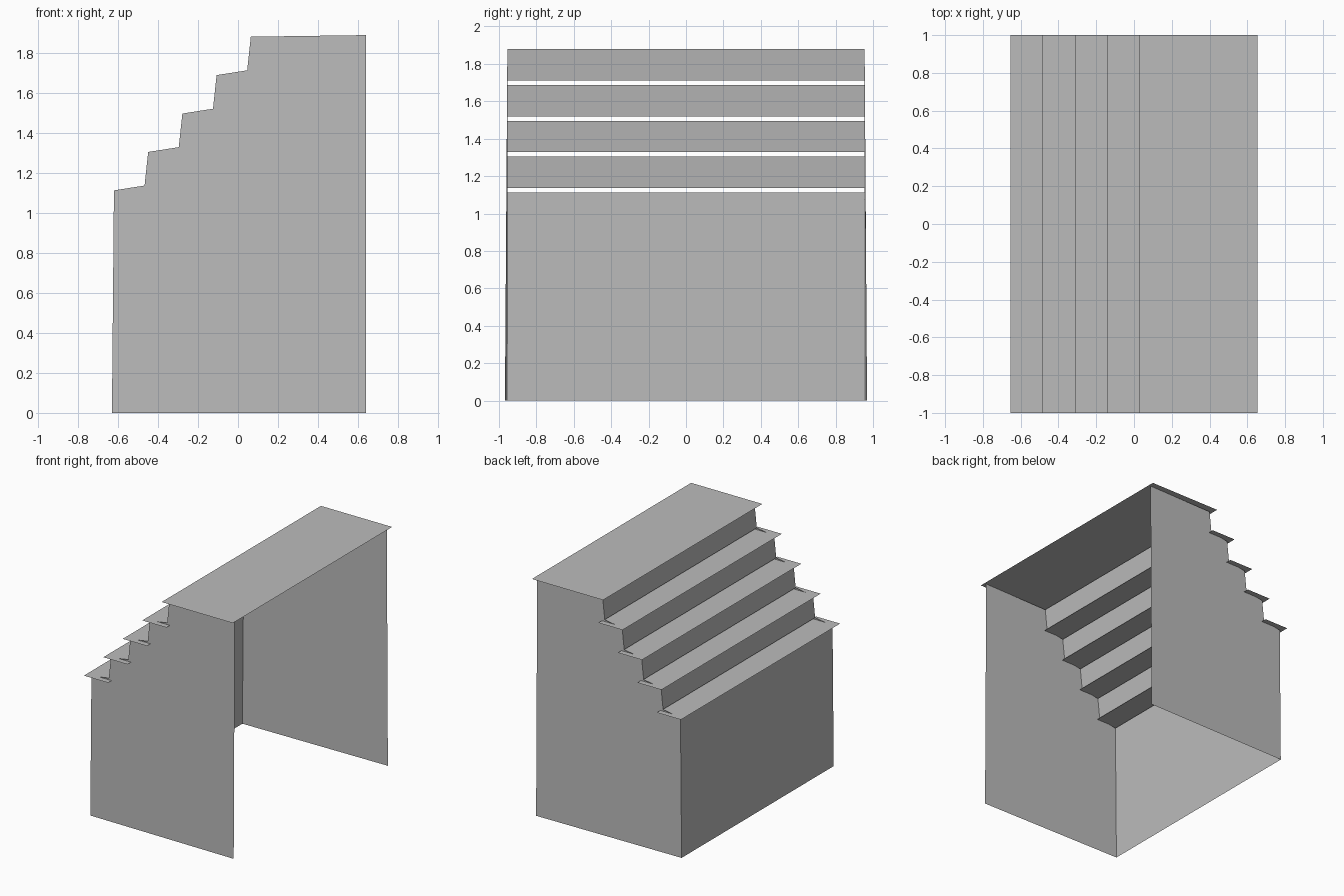
import bpy

cube = bpy.data.objects.get("Cube")
if cube:
    bpy.data.objects.remove(cube, do_unlink=True)

# One plain grey for every panel
grey = bpy.data.materials.new("plain_grey")
grey.use_nodes = True
colour = (0.5, 0.5, 0.5, 1)
grey.diffuse_color = colour
grey.node_tree.nodes["Principled BSDF"].inputs["Base Color"].default_value = colour

STEPS = 5
RUN, RISE = 0.171, 0.192      # spacing from one step to the next
FRONT, BACK = -0.63, 0.64     # depth range of the walls
HALF = 0.955                  # half width between the walls
FLARE = 0.013                 # outward lean of each wall's rear foot


def panel(name, points):
    """Make a thin sheet with one flat face."""
    mesh = bpy.data.meshes.new(name)
    mesh.from_pydata(points, [], [range(len(points))])
    mesh.materials.append(grey)
    obj = bpy.data.objects.new(name, mesh)
    bpy.context.collection.objects.link(obj)
    return obj


def upright(name, low, high):
    """Sheet across the full width between two (x, z) points."""
    (x0, z0), (x1, z1) = low, high
    return panel(name, [(x0, HALF, z0), (x0, -HALF, z0),
                        (x1, -HALF, z1), (x1, HALF, z1)])


# Stepped profile: foot and top of each riser
risers = [((FRONT, 0), (-0.62, 1.112))]
for i in range(1, STEPS):
    x, z = -0.62 + RUN * i, 1.112 + RISE * i
    risers.append(((x - 0.018, z - 0.168), (x, z)))

# Front panel and risers
for i, (low, high) in enumerate(risers):
    upright("front_panel" if i == 0 else f"riser_{i}", low, high)

# Side walls, following the stepped profile
outline = [p for pair in risers for p in pair] + [(BACK, 1.888), (BACK, 0)]
for name, side in (("right_wall", -1), ("left_wall", 1)):
    points = [(x, side * HALF, z) for x, z in outline]
    points[-1] = (BACK, side * (HALF + FLARE), 0)
    panel(name, points if side > 0 else points[::-1])

# Overhanging treads, ending in the wide top platform
for i in range(STEPS):
    x0, z = -0.655 + RUN * i, 1.122 + RISE * i
    last = i == STEPS - 1
    x1 = 0.655 if last else x0 + 0.212
    panel("top_platform" if last else f"tread_{i + 1}",
          [(x0, -1, z), (x1, -1, z), (x1, 1, z), (x0, 1, z)])
